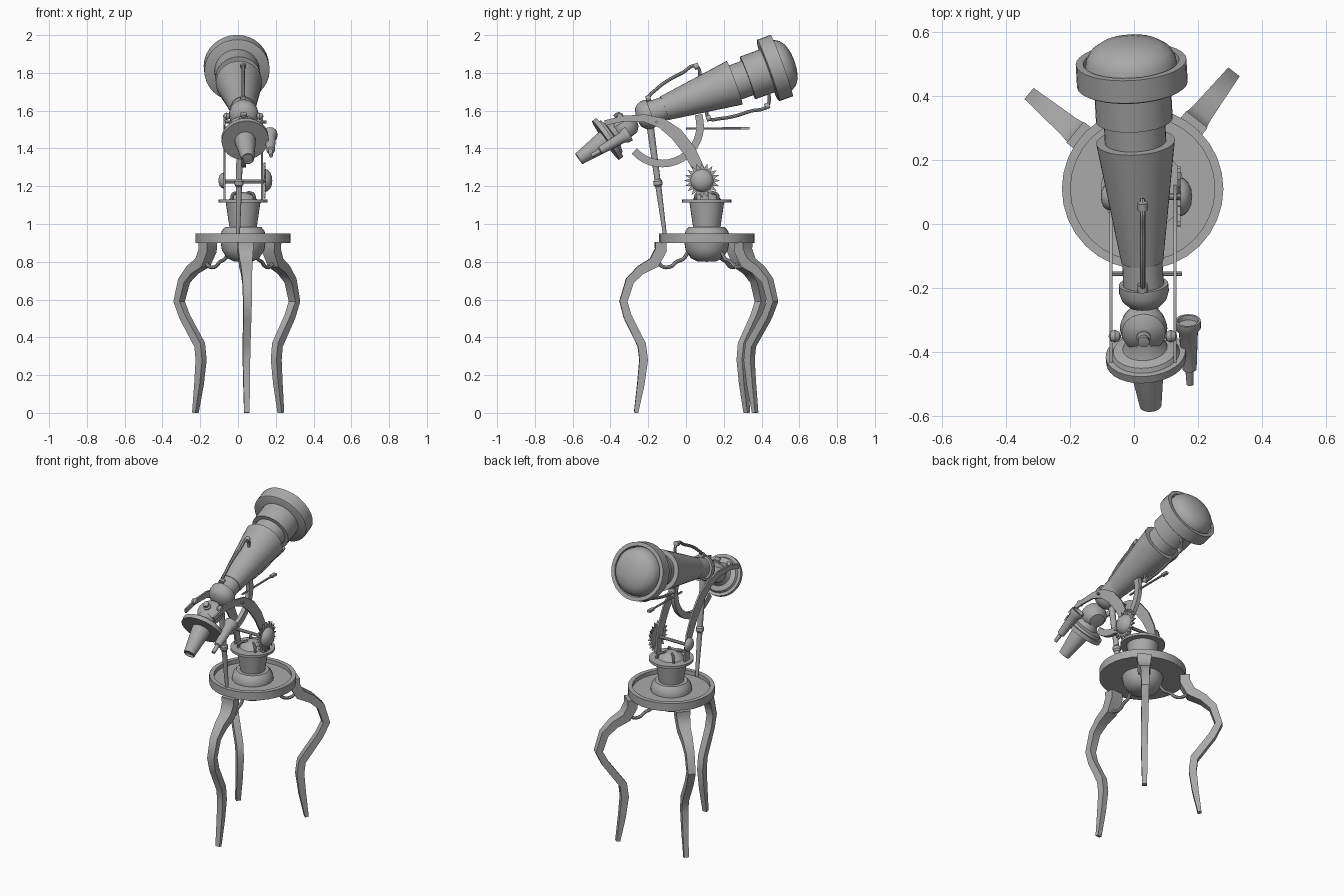
import bpy, bmesh, math
from mathutils import Vector, Matrix

cube = bpy.data.objects.get("Cube")
if cube:
    bpy.data.objects.remove(cube, do_unlink=True)

grey = bpy.data.materials.new("plain grey")
grey.use_nodes = True
grey.diffuse_color = (0.4, 0.4, 0.4, 1)
grey.node_tree.nodes["Principled BSDF"].inputs["Base Color"].default_value = (0.4, 0.4, 0.4, 1)


def finish(obj, smooth=True):
    obj.data.materials.append(grey)
    bpy.ops.object.select_all(action='DESELECT')
    obj.select_set(True)
    bpy.context.view_layer.objects.active = obj
    if smooth:
        bpy.ops.object.shade_smooth_by_angle(angle=math.radians(35))
    return obj


def mesh_object(name, bm, smooth=True):
    bmesh.ops.recalc_face_normals(bm, faces=bm.faces)
    mesh = bpy.data.meshes.new(name)
    bm.to_mesh(mesh)
    bm.free()
    obj = bpy.data.objects.new(name, mesh)
    bpy.context.collection.objects.link(obj)
    return finish(obj, smooth)


def lathe(name, profile, origin, axis=(0, 0, 1), sides=32):
    """Turn (radius, height) points around an axis."""
    bm = bmesh.new()
    place = Matrix.Translation(origin) @ Vector(axis).to_track_quat('Z', 'Y').to_matrix().to_4x4()
    verts = [bm.verts.new(place @ Vector((r, 0, h))) for r, h in profile]
    edges = [bm.edges.new(pair) for pair in zip(verts, verts[1:])]
    bmesh.ops.spin(bm, geom=verts + edges, cent=place.translation,
                   axis=place.to_3x3() @ Vector((0, 0, 1)), angle=math.tau, steps=sides)
    bmesh.ops.remove_doubles(bm, verts=bm.verts, dist=0.0004)
    return mesh_object(name, bm)


def strap(name, path, origin, angle):
    """Rectangular bar along (out, z, depth, breadth) points in an upright plane."""
    out = Vector((math.cos(angle), math.sin(angle), 0))
    side = Vector((-out.y, out.x, 0))
    up = Vector((0, 0, 1))
    spots = [Vector(origin) + out * p[0] + up * p[1] for p in path]
    bm = bmesh.new()
    rings = []
    for i, (spot, p) in enumerate(zip(spots, path)):
        run = (spots[min(i + 1, len(spots) - 1)] - spots[max(i - 1, 0)]).normalized()
        across = run.cross(side)
        rings.append([bm.verts.new(spot + across * p[2] * a / 2 + side * p[3] * b / 2)
                      for a, b in ((1, 1), (1, -1), (-1, -1), (-1, 1))])
    for low, high in zip(rings, rings[1:]):
        for k in range(4):
            bm.faces.new((low[k], low[k - 1], high[k - 1], high[k]))
    bm.faces.new(rings[0])
    bm.faces.new(rings[-1])
    return mesh_object(name, bm)


def tube(name, points, radius, smooth_path=True):
    """Round rod through points."""
    data = bpy.data.curves.new(name, 'CURVE')
    data.dimensions = '3D'
    data.bevel_depth = radius
    data.bevel_resolution = 2
    data.resolution_u = 5
    data.use_fill_caps = True
    line = data.splines.new('BEZIER')
    line.bezier_points.add(len(points) - 1)
    for knot, co in zip(line.bezier_points, points):
        knot.co = co
        knot.handle_left_type = knot.handle_right_type = 'AUTO' if smooth_path else 'VECTOR'
    obj = bpy.data.objects.new(name, data)
    bpy.context.collection.objects.link(obj)
    bpy.ops.object.select_all(action='DESELECT')
    obj.select_set(True)
    bpy.context.view_layer.objects.active = obj
    bpy.ops.object.convert(target='MESH')
    return finish(bpy.context.view_layer.objects.active)


base = Vector((0.027, 0.11, 0))

# Tray, bowl and pedestal
lathe("tray", [(0, .91), (.235, .9), (.252, .9), (.252, .95), (.225, .95), (.225, .925), (0, .925)], base)
lathe("bowl", [(0, .8), (.05, .802), (.085, .82), (.112, .86), (.12, .91), (.12, .94),
               (.112, .965), (.095, .985), (0, .985)], base)
lathe("pedestal", [(.072, .98), (.092, 1.115), (.13, 1.115), (.13, 1.13), (.075, 1.13),
                   (.07, 1.135), (.06, 1.15), (.035, 1.165), (0, 1.17)], base)
for k in range(4):
    a = math.radians(45 + 90 * k)
    tube("pedestal_clip", [base + Vector((math.cos(a) * r, math.sin(a) * r, z))
                           for r, z in ((.085, 1.125), (.08, 1.155), (.055, 1.165), (.03, 1.165))], .008)

# Legs with curled brackets; the rear pair tucks in at the knee
leg_path = [(.245, .905, .06, .085), (.245, .86, .06, .08), (.28, .795, .06, .07), (.35, .757, .05, .06),
            (.408, .70, .045, .05), (.442, .59, .042, .045), (.42, .51, .042, .042),
            (.345, .36, .045, .04), (.335, .28, .045, .038), (.35, .15, .038, .034), (.375, 0, .022, .028)]
for name, degrees, tuck in (("front_leg", -87, 0), ("left_leg", 52, .05), ("right_leg", 140, .045)):
    path = [(r - tuck * min(1, max(0, (.59 - z) / .23)), z, d, b) for r, z, d, b in leg_path]
    a = math.radians(degrees)
    strap(name, path, base, a)
    tube(name + "_bracket", [base + Vector((math.cos(a) * r, math.sin(a) * r, z))
                             for r, z in ((.26, .8), (.235, .775), (.19, .775), (.16, .8),
                                          (.125, .815), (.1, .85))], .01)

# Main tube, drawn along its axis from the front ring centre
sight = Vector((-.056, 1, .364)).normalized()
ring = Vector((-.007, .469, 1.825))


def along(s, lift=0, x=0):
    return ring + sight * s + Vector((x, -.342, .94)) * lift


lathe("main_barrel", [(0, -.622), (.066, -.622), (.123, -.226), (.11, -.226), (0, -.22)], ring, sight)
lathe("barrel_neck", [(.096, -.24), (.096, -.152), (.12, -.152), (.12, -.03)], ring, sight)
lathe("front_ring", [(0, -.04), (.165, -.04), (.173, -.035), (.173, .04), (.15, .04), (.145, .02)], ring, sight)
lathe("front_lens", [(.145, .015), (.14, .05), (.125, .075), (.095, .096), (.05, .108), (0, .112)], ring, sight)
lathe("rear_collar", [(.062, -.61), (.064, -.7), (.077, -.7), (.078, -.725), (.07, -.75),
                      (.05, -.77), (0, -.78)], ring, sight)

# Bent rear: turret with knob, flange and eyepiece
tip = Vector((.052, -.567, 1.345))
gaze = (Vector((.037, -.415, 1.45)) - tip).normalized()
lathe("eyepiece", [(0, .01), (.026, .01), (.028, 0), (.034, 0), (.055, .16), (.055, .18)], tip, gaze)
lathe("eyepiece_flange", [(0, .172), (.125, .172), (.125, .198), (.107, .198), (.1, .212),
                          (.07, .22), (.055, .25), (.05, .3)], tip, gaze)
upward = Vector((0, -.5, .86))
lathe("turret", [(0, -.06), (.045, -.055), (.068, -.03), (.074, 0), (.068, .03), (.045, .048), (.022, .055),
                 (.022, .062), (.014, .066), (.018, .075), (.018, .087), (0, .09)], (.03, -.325, 1.51), upward)
for x in (-.06, .115):
    lathe("flange_knob", [(0, -.02), (.014, -.014), (.02, 0), (.014, .014), (0, .02)],
          (x, -.35, 1.57), (1, 0, 0), 12)

# Small finder scope on the left of the flange
finder = Vector((.175, -.5, 1.362))
aim = Vector((-.007, .205, .12)).normalized()
lathe("finder_scope", [(0, 0), (.011, 0), (.013, .05), (.022, .055), (.03, .19), (.04, .205), (.04, .23),
                       (.033, .23), (.03, .215), (0, .215)], finder, aim, 20)
tube("finder_bracket", [finder + aim * .12, (.12, -.40, 1.45)], .01, False)

# Curved yoke arms from pedestal to flange
arm = [(.1, 1.125, .045, .01), (.09, 1.21, .05, .01), (.07, 1.285, .06, .01), (.02, 1.385, .068, .01),
       (-.05, 1.475, .068, .01), (-.13, 1.535, .055, .01), (-.22, 1.56, .04, .01),
       (-.33, 1.558, .03, .01), (-.43, 1.535, .028, .01)]
for name, x in (("right_arm", -.072), ("left_arm", .128)):
    strap(name, arm, (x, 0, 0), math.pi / 2)

# Toothed wheel, its domes and axle
hub = Vector((.14, .085, 1.23))
bm = bmesh.new()
teeth = 20
rims = []
for x in (-.005, .005):
    rims.append([bm.verts.new(hub + Vector((x, r * math.cos(a), r * math.sin(a))))
                 for k in range(teeth * 2)
                 for r, a in (((.095, .066)[k % 2], math.pi * k / teeth),)])
for rim in rims:
    bm.faces.new(rim)
for k in range(teeth * 2):
    bm.faces.new((rims[0][k - 1], rims[0][k], rims[1][k], rims[1][k - 1]))
mesh_object("toothed_wheel", bm, False)
dome = [(1, 0), (.92, .3), (.7, .55), (.4, .7), (0, .76)]
lathe("wheel_dome", [(r * .062, h * .055) for r, h in dome], hub, (1, 0, 0), 24)
lathe("right_dome", [(r * .042, h * .035) for r, h in dome], (-.077, .085, 1.23), (-1, 0, 0), 24)
tube("axle", [(-.075, .085, 1.225), (.14, .085, 1.225)], .01, False)

# Altitude arc, pivot pin and pointer rod
pivot = (.03, -.125, 1.52)
arc = [(.2 * math.cos(a), .2 * math.sin(a), .04, .025)
       for a in (math.radians(-138 + 155 * k / 16) for k in range(17))]
strap("altitude_arc", arc, pivot, math.pi / 2)
tube("pivot_pin", [(-.07, -.155, 1.54), (.15, -.155, 1.54)], .007, False)
tube("pointer_rod", [(.03, .0, 1.505), (.03, .32, 1.507)], .006, False)
strap("pointer_tip", [(.29, 1.507, .014, .02), (.335, 1.507, .014, .02)], (.03, 0, 0), math.pi / 2)

# Slender prop from tray to barrel
lathe("prop", [(0, 0), (.01, 0), (.016, .27), (.024, .28), (.024, .3), (.016, .31), (.018, .5),
               (.02, .64), (0, .64)], (.0, -.11, .93), (.012, -.085, .63), 12)

# Handles above and below the barrel
top_handle = [(-.19, 1.6), (-.2, 1.665), (-.155, 1.715), (-.1, 1.757), (-.02, 1.8), (.055, 1.835), (.075, 1.76)]
low_handle = [(.115, 1.63), (.12, 1.56), (.18, 1.558), (.26, 1.572), (.34, 1.597), (.43, 1.625), (.44, 1.7)]
for name, path, x in (("top_handle", top_handle, .027), ("low_handle", low_handle, .01)):
    tube(name, [(x, y, z) for y, z in path], .009)
    for y, z in (path[1], path[-2]):
        lathe(name + "_stud", [(0, -.012), (.016, -.012), (.016, .012), (0, .012)], (x, y, z), sight, 12)
